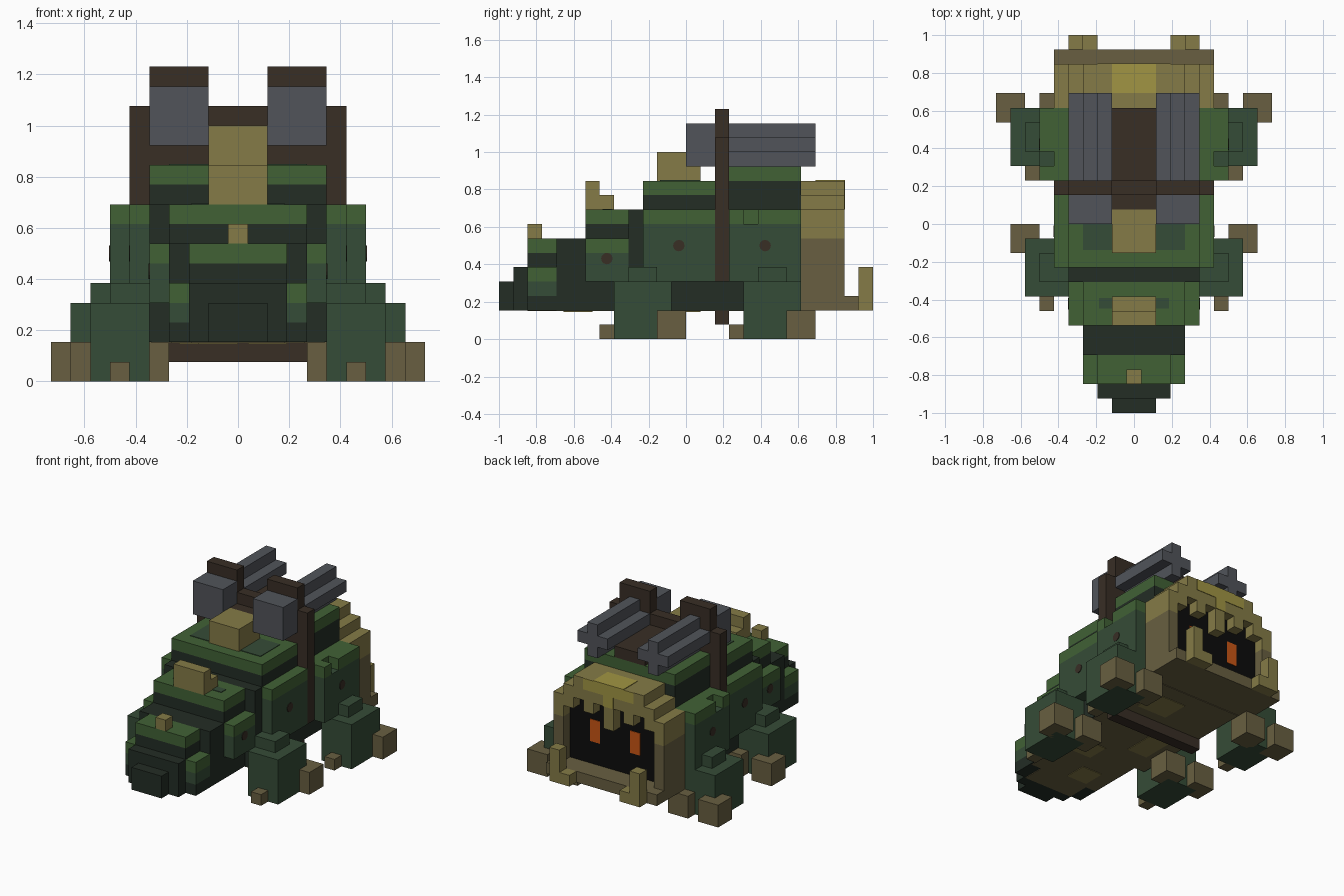
import bpy, bmesh, math
from mathutils import Matrix, Vector

if "Cube" in bpy.data.objects:
    bpy.data.objects.remove(bpy.data.objects["Cube"])

U = 1 / 13  # one block
T = 0.05    # painted plate thickness, in blocks


def lin(c):
    c /= 255
    return c / 12.92 if c <= 0.04045 else ((c + 0.055) / 1.055) ** 2.4


def material(name, *rgb):
    m = bpy.data.materials.new(name)
    col = [lin(c) for c in rgb] + [1]
    m.use_nodes = True
    m.diffuse_color = col
    m.node_tree.nodes["Principled BSDF"].inputs["Base Color"].default_value = col
    return m


LIGHT = material("leaf green", 65, 97, 53)
MID = material("moss green", 53, 76, 55)
DARK = material("deep green", 35, 45, 37)
BROWN = material("dark wood", 56, 46, 37)
GREY = material("steel grey", 81, 84, 90)
TAN = material("horn tan", 133, 123, 71)
DULL = material("dull tan", 104, 95, 65)
YELLOW = material("ochre yellow", 161, 149, 67)
BLACK = material("cave black", 12, 12, 12)
ORANGE = material("glowing orange", 200, 85, 20)


def finish(name, mat, bm):
    me = bpy.data.meshes.new(name)
    bm.to_mesh(me)
    bm.free()
    me.materials.append(mat)
    ob = bpy.data.objects.new(name, me)
    bpy.context.collection.objects.link(ob)


def part(name, mat, *boxes, mirror=False):
    """Boxes are (x0, x1, y0, y1, z0, z1) in blocks."""
    bm = bmesh.new()
    for x0, x1, y0, y1, z0, z1 in boxes:
        spans = [(x0, x1), (-x1, -x0)] if mirror else [(x0, x1)]
        for a, b in spans:
            size = Vector((b - a, y1 - y0, z1 - z0)) * U
            mid = Vector((a + b, y0 + y1, z0 + z1)) * U / 2
            bmesh.ops.create_cube(bm, size=1, matrix=Matrix.Translation(mid) @ Matrix.Diagonal(size).to_4x4())
    finish(name, mat, bm)


def sym(hw, *rest):
    return (-hw, hw, *rest)


# Head
part("snout", DARK, sym(1.5, -13, -12, 2, 4), sym(2.5, -12, -11, 2, 5))
part("head", DARK, sym(2.5, -11, -9, 2, 6), sym(3.5, -9, -7, 2, 7),
     (2.5, 3.5, -11, -9, 2, 3), (-3.5, -2.5, -11, -9, 2, 3))
part("head_cap", LIGHT, sym(2.5, -11, -9, 6, 7))
part("head_cheek", MID, (2.5, 3.5, -11, -9, 3, 4), mirror=True)
part("head_cheek_top", LIGHT, (2.5, 3.5, -11, -9, 4, 5), mirror=True)

# Neck segment
part("neck", DARK, sym(3.5, -7, -4, 2, 8), sym(4.5, -4, -3, 2, 9))
part("neck_cap", LIGHT, sym(3.5, -7, -4, 8, 9))
part("neck_cheek", MID, (3.5, 4.5, -7, -4, 4, 6), mirror=True)
part("neck_cheek_top", LIGHT, (3.5, 4.5, -7, -4, 6, 7), mirror=True)

# Front and rear body segments
part("front_body", DARK, sym(4.5, -3, 2, 2, 10))
part("front_body_cap", LIGHT, sym(4.5, -3, 2, 10, 11))
part("front_body_side", MID, (4.5, 5.5, -3, 2, 4, 8), mirror=True)
part("front_body_side_top", LIGHT, (4.5, 5.5, -3, 2, 8, 9), mirror=True)
part("rear_body", DARK, sym(4.5, 2, 8, 2, 11))
part("rear_body_cap", LIGHT, sym(4.5, 3, 8, 11, 12))
part("rear_body_side", MID, (4.5, 6.5, 3, 8, 4, 8), mirror=True)
part("rear_body_side_top", LIGHT, (4.5, 5.5, 3, 8, 8, 9),
     (5.5, 6.5, 3, 4, 8, 9), (5.5, 6.5, 5, 8, 8, 9), mirror=True)

# Painted back patches and belly
part("back_patch", MID, (1.5, 3.5, -1.8, 1, 11, 11 + T), (1.5, 2.4, -5.8, -5.1, 9, 9 + T), mirror=True)
part("belly", DULL, sym(2.4, -11, -9, 2 - T, 2), sym(3.4, -9, -4, 2 - T, 2),
     sym(4.4, -4, 2, 2 - T, 2), sym(4.4, 3, 8, 2 - T, 2))
part("belly_patch", TAN, (-2, 0, -8.5, -6.5, 2 - 2 * T, 2 - T), (0.5, 2.5, -5, -3, 2 - 2 * T, 2 - T),
     (-3, -1, -2, 1, 2 - 2 * T, 2 - T), (0, 3, 4, 6.5, 2 - 2 * T, 2 - T))

# Round side spots
spots = bmesh.new()
for x, y, z in ((4.5, -5.5, 5.6), (5.5, -0.5, 6.5), (6.5, 5.5, 6.5)):
    for s in (-1, 1):
        bmesh.ops.create_cone(spots, cap_ends=True, segments=12, radius1=0.4 * U, radius2=0.4 * U, depth=2 * T * U,
                              matrix=Matrix.Translation(Vector((s * x, y, z)) * U) @ Matrix.Rotation(math.pi / 2, 4, 'Y'))
finish("side_spots", BROWN, spots)

# Horns along the back
part("head_horn", TAN, sym(0.5, -11, -10, 7, 8))
part("neck_horn", TAN, sym(1.5, -7, -6, 9, 11), sym(1.5, -6, -5, 9, 10))
part("back_horn", TAN, sym(1.5, -2, 1, 11, 13))

# Legs with claws: inner x, outer x, front y
for name, xi, xo, y in (("front", 4.5, 7.5, -5), ("rear", 5.5, 8.5, 4)):
    part(name + "_legs", MID, (xi, xo, y, y + 4, 0, 4), (xi, xo - 1, y + 1, y + 3, 4, 5), mirror=True)
    part(name + "_claws", DULL, (xo - 1, xo + 1, y + 3, y + 5, 0, 2),
         (xi - 1, xi + 1, y + 3, y + 5, 0, 2), (xi + 1, xi + 2, y - 1, y, 0, 1), mirror=True)

# Wooden harness
part("harness_frame", BROWN, sym(5.5, 2, 3, 11, 14), sym(4.5, 2, 3, 1, 2), sym(1.5, 1, 8, 12, 13))
part("harness_posts", BROWN, (4.5, 5.5, 2, 3, 4, 11), (1.5, 4.5, 2, 3, 14, 16), mirror=True)

# Cannons: square block in front, cross section behind
part("cannon_block", GREY, (1.5, 4.5, 0, 2, 12, 15), mirror=True)
part("cannon_barrel", GREY, (2.5, 3.5, 3, 9, 12, 15), (1.5, 2.5, 3, 9, 13, 14),
     (3.5, 4.5, 3, 9, 13, 14), mirror=True)

# Rear shell with a jagged cave mouth
lower = [sym(5.5, 8, 10, 2, 7), sym(5.5, 10, 12, 2, 3)]
upper = [sym(5.5, 8, 10, 7, 9), sym(4.5, 8, 10, 9, 10), sym(3.5, 8, 10, 10, 11)]
mouth_top = {0: 7, 1: 9, 2: 8, 3: 9, 4: 8}
for x in range(-5, 6):
    a = abs(x)
    top = {5: 9, 4: 10}.get(a, 11)
    upper.append((x - 0.5, x + 0.5, 10, 11, mouth_top.get(a, 7), top))
    if a == 5:
        lower.append((x - 0.5, x + 0.5, 10, 11, 3, 7))
part("shell_lower", DULL, *lower)
part("shell_upper", TAN, *upper)
part("mouth_dark", BLACK, sym(4.5, 10, 10 + T, 3, 9))
part("mouth_eyes", ORANGE, (1.5, 2.5, 10, 10 + 2 * T, 5, 7), mirror=True)
part("mouth_tusks", TAN, (3.5, 4.5, 12, 13, 2, 5), (2.5, 3.5, 12, 13, 2, 3), mirror=True)
part("shell_patch", YELLOW, sym(1.5, 9, 11 + T, 11, 11 + T), sym(2.5, 11, 11 + T, 10, 11),
     sym(0.5, 11, 11 + T, 9, 10))
